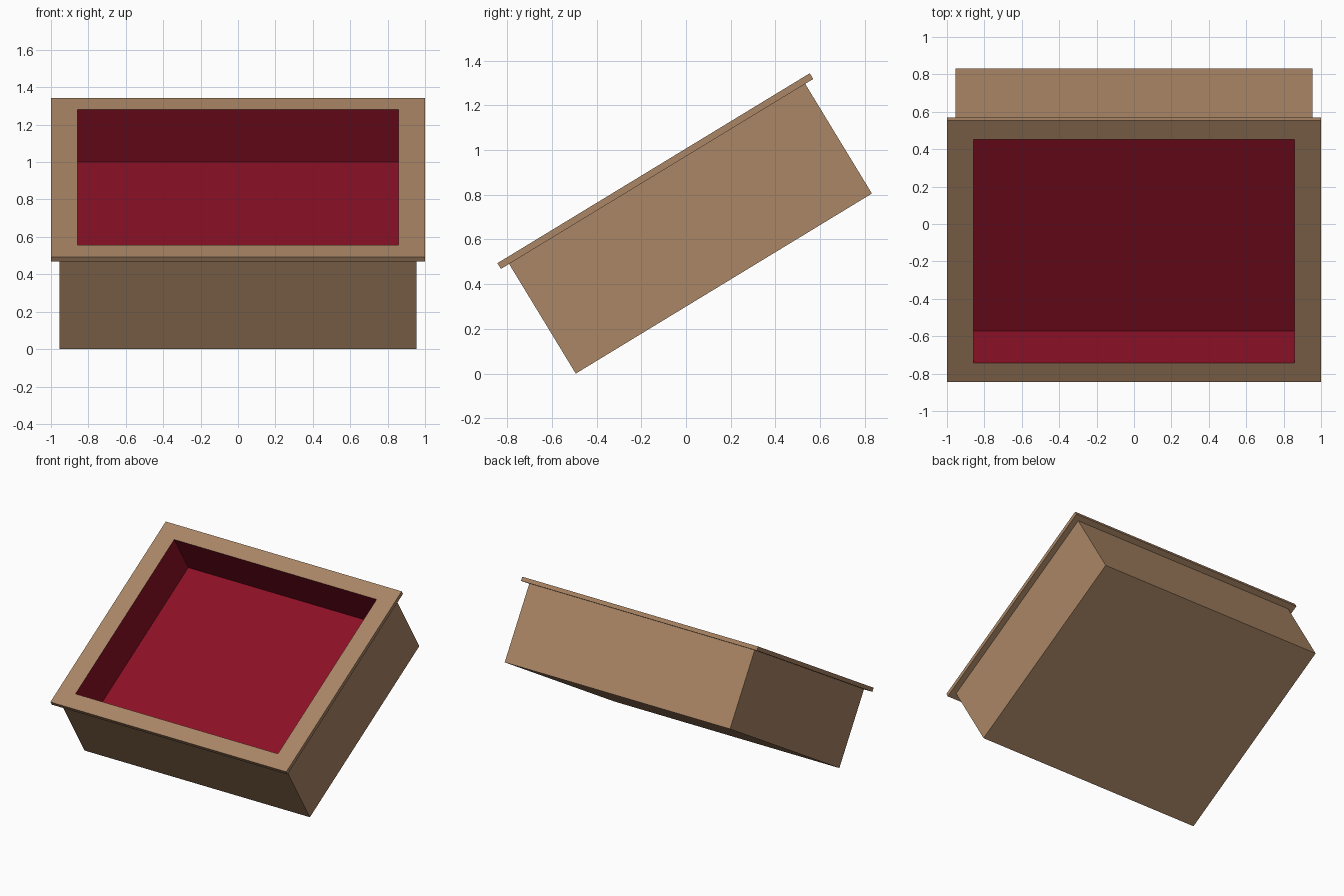
import bpy, bmesh, math
from mathutils import Matrix

if "Cube" in bpy.data.objects:
    bpy.data.objects.remove(bpy.data.objects["Cube"])

# Tilted placement: local y runs up the slope, local z is perpendicular to it
TILT = Matrix.Translation((0, -0.493, 0)) @ Matrix.Rotation(math.radians(31.3), 4, 'X')


def material(name, rgb):
    m = bpy.data.materials.new(name)
    m.diffuse_color = (*rgb, 1)
    m.use_nodes = True
    m.node_tree.nodes["Principled BSDF"].inputs["Base Color"].default_value = m.diffuse_color
    return m


def shell(name, rings, mat, cap=None):
    """Skin a stack of rectangles (half width, y0, y1, z); cap = ring index to close."""
    bm = bmesh.new()
    loops = []
    for hx, y0, y1, z in rings:
        corners = ((-hx, y0), (hx, y0), (hx, y1), (-hx, y1))
        loops.append([bm.verts.new((x, y, z)) for x, y in corners])
    for a, b in zip(loops, loops[1:]):
        for i in range(4):
            j = (i + 1) % 4
            bm.faces.new((a[i], a[j], b[j], b[i]))
    if cap == 0:
        bm.faces.new(loops[0][::-1])
    elif cap is not None:
        bm.faces.new(loops[cap])
    bm.transform(TILT)
    me = bpy.data.meshes.new(name)
    bm.to_mesh(me)
    bm.free()
    me.materials.append(mat)
    ob = bpy.data.objects.new(name, me)
    bpy.context.collection.objects.link(ob)
    return ob


wood = material("tan_wood", (0.40, 0.237, 0.13))
red = material("deep_red_lining", (0.255, 0.005, 0.018))

# Rectangles shared by neighbouring parts
case_bottom = (0.955, 0.0, 1.55, 0.0)
case_top = (0.955, 0.0, 1.55, 0.574)
rim_low = (1.0, -0.043, 1.592, 0.574)
rim_high = (1.0, -0.043, 1.592, 0.604)
mouth = (0.858, 0.076, 1.474, 0.604)
floor = (0.858, 0.076, 1.474, 0.276)

# Outer case, overhanging rim, recessed lining
shell("case", [case_bottom, case_top], wood, cap=0)
shell("rim", [case_top, rim_low, rim_high, mouth], wood)
shell("lining", [mouth, floor], red, cap=-1)
